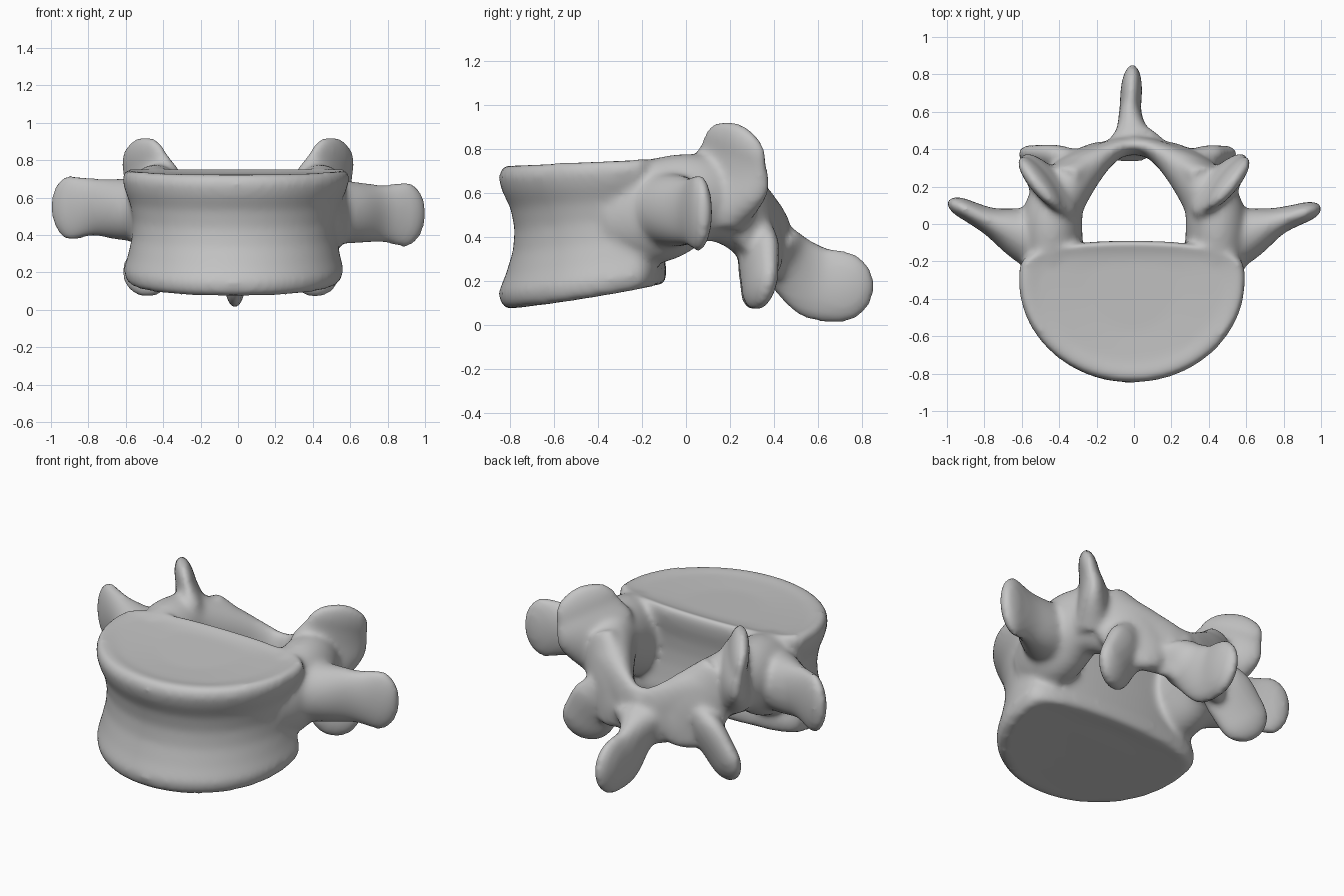
import bpy
import bmesh
from math import sin, cos, pi
from mathutils import Vector

cube = bpy.data.objects.get("Cube")
if cube:
    bpy.data.objects.remove(cube)

UP = Vector((0, 0, 1))
SIDES = 32
bm = bmesh.new()


def skin(rings):
    """Join closed rings of points into a capped solid."""
    loops = [[bm.verts.new(p) for p in ring] for ring in rings]
    faces = [bm.faces.new(loops[0][::-1]), bm.faces.new(loops[-1])]
    for a, b in zip(loops, loops[1:]):
        for i in range(len(a)):
            j = (i + 1) % len(a)
            faces.append(bm.faces.new((a[i], a[j], b[j], b[i])))
    bmesh.ops.recalc_face_normals(bm, faces=faces)


def spline(rows, steps=6):
    """Smoothly interpolate rows of (x, y, z, half thickness, half breadth)."""
    rows = [Vector(r) for r in rows]
    ext = [2 * rows[0] - rows[1]] + rows + [2 * rows[-1] - rows[-2]]
    out = []
    for a, b, c, d in zip(ext, ext[1:], ext[2:], ext[3:]):
        for k in range(steps):
            t = k / steps
            out.append(b + 0.5 * t * ((c - a) + t * ((2 * a - 5 * b + 4 * c - d)
                                      + t * (3 * b - a - 3 * c + d))))
    return out + [rows[-1]]


def limb(rows, breadth_dir, cap):
    """Loft ellipses along a path and round off the far end."""
    path = spline(rows)
    pts = [Vector(r[:3]) for r in path]
    sections = []
    for i, r in enumerate(path):
        tangent = (pts[min(i + 1, len(pts) - 1)] - pts[max(i - 1, 0)]).normalized()
        sections.append((pts[i], tangent, r[3], r[4]))
    end, tangent, thick, broad = sections[-1]
    for k in range(1, 8):
        a = k / 8 * pi / 2
        sections.append((end + tangent * cap * sin(a), tangent,
                         thick * cos(a), broad * cos(a)))
    rings = []
    for c, t, w, h in sections:
        v = (breadth_dir - t * breadth_dir.dot(t)).normalized()
        u = t.cross(v)
        rings.append([c + u * w * cos(2 * pi * i / SIDES) + v * h * sin(2 * pi * i / SIDES)
                      for i in range(SIDES)])
    skin(rings)


def body_ring(scale, t, dish=0):
    """Kidney outline: round front, flattened back, tilted lower plate."""
    ring = []
    for i in range(64):
        a = 2 * pi * i / 64
        s = sin(a)
        y = 0.545 * s if s < 0 else 0.21 * s ** 0.5
        x = (0.58 + 0.025 * t) * cos(a) * (0.35 + 0.65 * scale) - 0.025 + 0.015 * t
        if scale < 0.85:
            x *= scale / 0.85
        y = -0.3 + y * scale
        f = max(0, (y + 0.85) / 0.76)
        low, high = 0.07 + 0.115 * f ** 1.3, 0.725 + 0.035 * f
        ring.append(Vector((x, y, low + (high - low) * t + dish)))
    return ring


# Vertebral body with a pinched waist and slightly dished plates
levels = [(0.5, 0, 0.012), (0.8, 0, 0.006), (0.93, 0), (0.99, 0.04), (1.01, 0.12),
          (0.95, 0.24), (0.89, 0.4), (0.875, 0.55), (0.91, 0.7), (0.98, 0.82),
          (1.01, 0.91), (0.99, 0.97), (0.94, 1), (0.8, 1, -0.015), (0.5, 1, -0.025)]
skin([body_ring(*level) for level in levels])

for s in (-1, 1):
    left_side = s > 0
    lift = 0 if left_side else 0.035
    flare = 0 if left_side else 0.07

    def side(rows):
        return [(s * r[0],) + tuple(r[1:]) for r in rows]

    # Pedicle running back into the lamina
    limb(side([(0.42, -0.36, 0.49, 0.12, 0.18), (0.44, -0.17, 0.51, 0.165, 0.235),
               (0.44, 0, 0.565, 0.165, 0.215), (0.41, 0.12, 0.57, 0.15, 0.19),
               (0.32, 0.24, 0.52, 0.125, 0.18), (0.2, 0.34, 0.43, 0.08, 0.18),
               (0.09, 0.405, 0.38, 0.055, 0.17), (0, 0.425, 0.36, 0.055, 0.17)]), UP, 0.02)

    # Broad lamina plate between the upper and lower joints
    limb(side([(0.41, 0.23, 0.66, 0.07, 0.13), (0.31, 0.305, 0.49, 0.08, 0.18),
               (0.27, 0.345, 0.37, 0.065, 0.17),
               (0.28, 0.355, 0.28, 0.05, 0.14)]), Vector((s, -0.5, 0)), 0.06)

    # Transverse process
    limb(side([(0.42, -0.13, 0.53, 0.18, 0.18), (0.62, -0.045, 0.52 + lift / 2, 0.135, 0.165),
               (0.77, 0.015, 0.515 + lift, 0.075, 0.155),
               (0.89, 0.055 + lift / 2, 0.51 + lift, 0.055, 0.178)]), UP, 0.12)

    # Superior articular process
    limb(side([(0.41, 0.14, 0.48, 0.12, 0.14), (0.455, 0.2, 0.66, 0.085, 0.22),
               (0.5, 0.22, 0.785, 0.055, 0.185)]), Vector((s * 0.65, 0.75, 0)), 0.14)

    # Inferior articular process
    limb(side([(0.3, 0.33, 0.43, 0.06, 0.1), (0.34 + flare / 2, 0.33, 0.34, 0.075, 0.15),
               (0.41 + flare, 0.335, 0.21, 0.065, 0.15)]), Vector((s, 0.4, 0)), 0.145)

# Spinous process flaring from the lamina
limb([(0, 0.41, 0.335, 0.17, 0.13), (-0.01, 0.48, 0.275, 0.09, 0.14),
      (-0.02, 0.59, 0.195, 0.06, 0.17), (-0.015, 0.7, 0.175, 0.058, 0.165)], UP, 0.155)

mesh = bpy.data.meshes.new("vertebra")
bm.to_mesh(mesh)
bm.free()
bone = bpy.data.objects.new("vertebra", mesh)
bpy.context.collection.objects.link(bone)
bpy.ops.object.select_all(action='DESELECT')
bone.select_set(True)
bpy.context.view_layer.objects.active = bone

# Fuse the parts into one soft surface
fuse = bone.modifiers.new("fuse", 'REMESH')
fuse.mode = 'VOXEL'
fuse.voxel_size = 0.016
soften = bone.modifiers.new("soften", 'SMOOTH')
soften.factor = 0.5
soften.iterations = 14
for name in ("fuse", "soften"):
    bpy.ops.object.modifier_apply(modifier=name)
bpy.ops.object.shade_smooth()

# Bone grey
grey = bpy.data.materials.new("bone grey")
grey.use_nodes = True
colour = (0.55, 0.55, 0.55, 1)
grey.diffuse_color = colour
grey.node_tree.nodes["Principled BSDF"].inputs["Base Color"].default_value = colour
bone.data.materials.clear()
bone.data.materials.append(grey)
